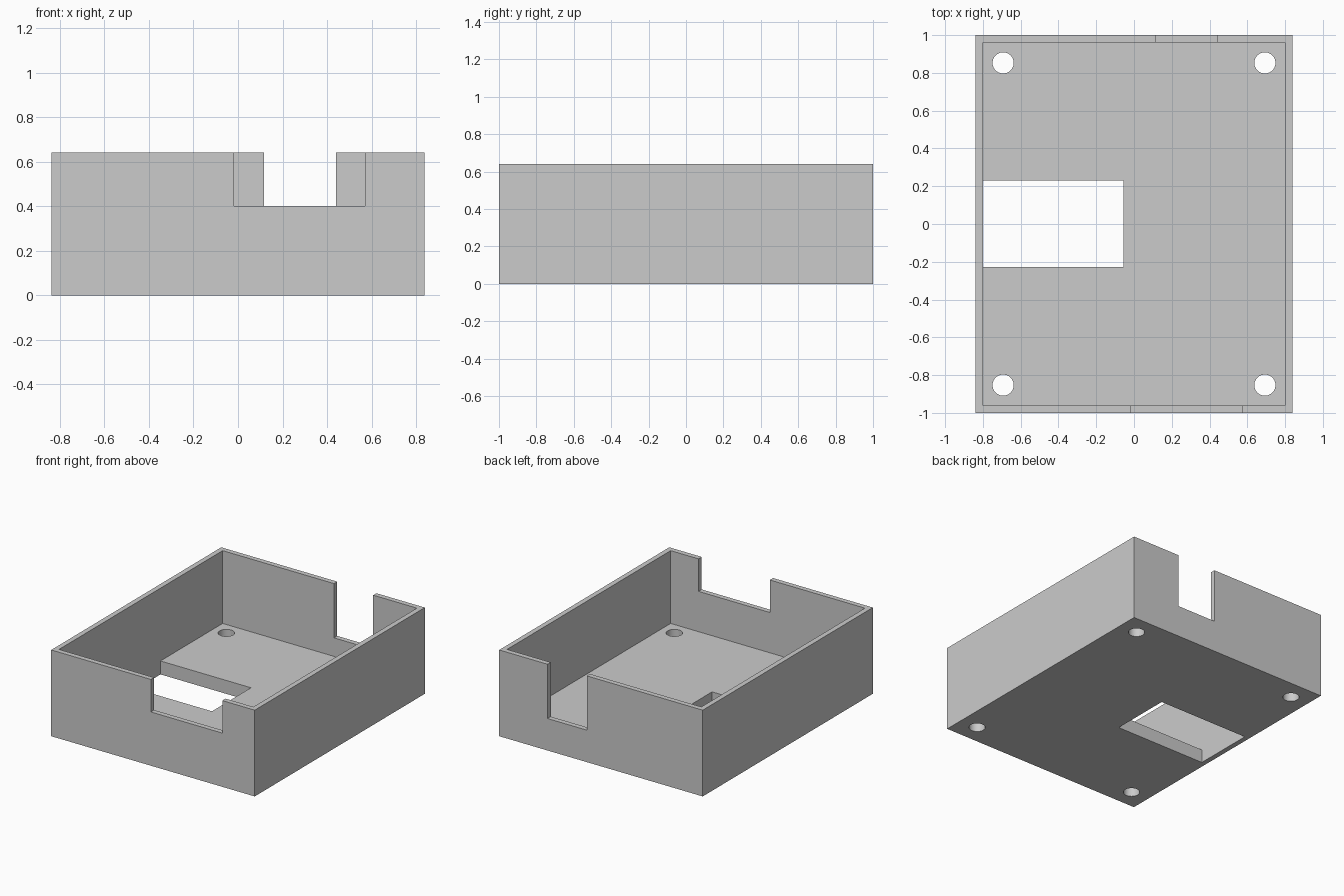
import bpy
import bmesh
from itertools import product
from math import radians
from mathutils import Matrix, Vector

if "Cube" in bpy.data.objects:
    bpy.data.objects.remove(bpy.data.objects["Cube"], do_unlink=True)

HX, HY, HEIGHT = 0.838, 1.0, 0.642      # outer half sizes and height
WALL, FLOOR = 0.038, 0.1                # wall and floor thickness
IX, IY = HX - WALL, HY - WALL           # inner half sizes
OVER = 0.1                              # cutter overshoot

grey = bpy.data.materials.new("plain grey")
grey.use_nodes = True
grey.diffuse_color = (0.6, 0.6, 0.6, 1)
grey.node_tree.nodes["Principled BSDF"].inputs["Base Color"].default_value = (0.6, 0.6, 0.6, 1)


def to_object(name, bm):
    mesh = bpy.data.meshes.new(name)
    bmesh.ops.recalc_face_normals(bm, faces=bm.faces)
    bm.to_mesh(mesh)
    bm.free()
    obj = bpy.data.objects.new(name, mesh)
    bpy.context.collection.objects.link(obj)
    mesh.materials.append(grey)
    return obj


def block(name, x, y, z):
    """Box given by its (low, high) range on each axis."""
    bm = bmesh.new()
    for corner in product(x, y, z):
        bm.verts.new(Vector(corner))
    bmesh.ops.convex_hull(bm, input=bm.verts)
    bmesh.ops.dissolve_limit(bm, angle_limit=0.01, verts=bm.verts, edges=bm.edges)
    return to_object(name, bm)


def drill(name, x, y, radius):
    bm = bmesh.new()
    bmesh.ops.create_cone(bm, cap_ends=True, segments=48, radius1=radius, radius2=radius,
                          depth=FLOOR * 4, matrix=Matrix.Translation((x, y, FLOOR / 2)))
    return to_object(name, bm)


# Solid outer body
tray = block("open_tray", (-HX, HX), (-HY, HY), (0, HEIGHT))
top = HEIGHT + OVER

# Cavity, floor window, wall notches and corner screw holes
cutters = [
    block("cavity_cutter", (-IX, IX), (-IY, IY), (FLOOR, top)),
    block("floor_window_cutter", (-IX, -0.055), (-0.228, 0.231), (-OVER, FLOOR + OVER)),
    block("front_notch_cutter", (-0.017, 0.571), (-HY - OVER, -IY + OVER), (0.4, top)),
    block("back_notch_cutter", (0.117, 0.44), (IY - OVER, HY + OVER), (0.238, top)),
]
cutters += [drill("screw_hole_cutter", sx * 0.693, sy * 0.853, 0.056)
            for sx in (-1, 1) for sy in (-1, 1)]

bpy.ops.object.select_all(action="DESELECT")
tray.select_set(True)
bpy.context.view_layer.objects.active = tray
for cutter in cutters:
    cutter.hide_render = True
    mod = tray.modifiers.new(cutter.name, "BOOLEAN")
    mod.operation = "DIFFERENCE"
    mod.solver = "EXACT"
    mod.object = cutter
    bpy.ops.object.modifier_apply(modifier=mod.name)
    bpy.data.objects.remove(cutter, do_unlink=True)

# Smooth hole walls, crisp box edges
bpy.ops.object.shade_smooth_by_angle(angle=radians(30))
